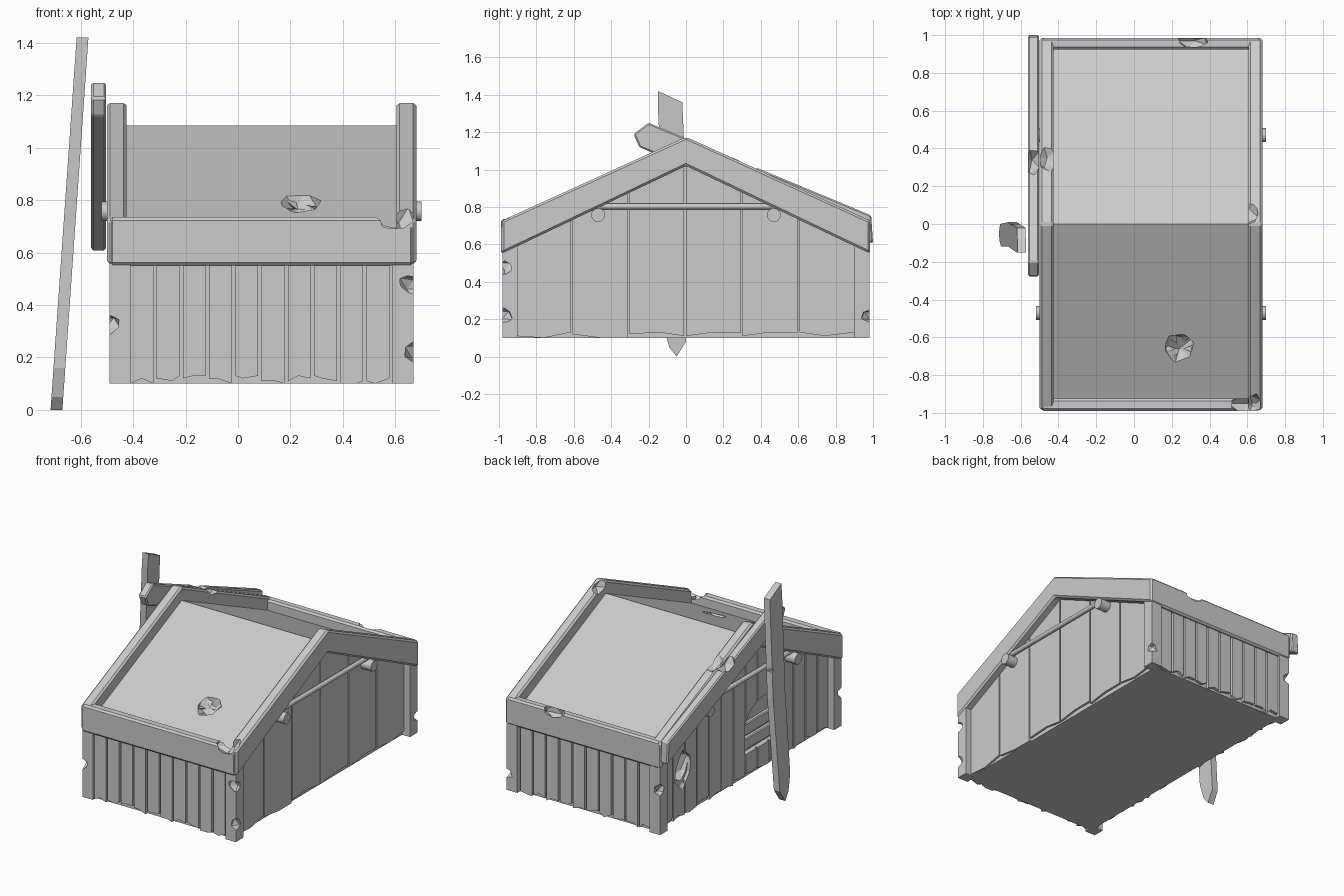
import bpy, bmesh, math, random
from mathutils import Vector

random.seed(4)
old = bpy.data.objects.get("Cube")
if old:
    bpy.data.objects.remove(old, do_unlink=True)

CX = 0.09          # centre of the hut across x
BASE = 0.1         # height of the floor
SLOPE = 0.455


def add_prism(bm, profile, axis, a, b):
    """Extrude a 2D profile along x (profile is y, z) or y (profile is x, z)."""
    def point(u, v, d):
        return (d, u, v) if axis == "x" else (u, d, v)
    ends = [[bm.verts.new(point(u, v, d)) for u, v in profile] for d in (a, b)]
    bm.faces.new(ends[0])
    bm.faces.new(ends[1][::-1])
    n = len(profile)
    for i in range(n):
        j = (i + 1) % n
        bm.faces.new((ends[0][j], ends[0][i], ends[1][i], ends[1][j]))


def finish(name, bm, bevel=0.0):
    bmesh.ops.recalc_face_normals(bm, faces=bm.faces[:])
    mesh = bpy.data.meshes.new(name)
    bm.to_mesh(mesh)
    bm.free()
    obj = bpy.data.objects.new(name, mesh)
    bpy.context.collection.objects.link(obj)
    if bevel:
        mod = obj.modifiers.new("Bevel", "BEVEL")
        mod.width = bevel
        mod.segments = 1
    return obj


def prism(name, profile, axis, a, b, bevel=0.0):
    bm = bmesh.new()
    add_prism(bm, profile, axis, a, b)
    return finish(name, bm, bevel)


def box_profile(u0, u1, v0, v1):
    return [(u0, v0), (u1, v0), (u1, v1), (u0, v1)]


def cut(obj, cutter):
    """Carve the cutter out of the object and discard it."""
    mod = obj.modifiers.new("Damage", "BOOLEAN")
    mod.operation = "DIFFERENCE"
    mod.solver = "EXACT"
    mod.object = cutter
    graph = bpy.context.evaluated_depsgraph_get()
    mesh = bpy.data.meshes.new_from_object(obj.evaluated_get(graph))
    obj.modifiers.clear()
    obj.data = mesh
    bpy.data.objects.remove(cutter, do_unlink=True)


def chip(obj, centre, size):
    """Break a jagged bite out of an object."""
    bm = bmesh.new()
    bmesh.ops.create_icosphere(bm, subdivisions=1, radius=1)
    for v in bm.verts:
        s = random.uniform(0.7, 1.25)
        v.co = Vector([c * k * s for c, k in zip(v.co, size)]) + Vector(centre)
    cutter = finish("chip_cutter", bm)
    cutter.hide_render = True
    cut(obj, cutter)


def roof(y, top):
    return top - SLOPE * abs(y)


# Solid body with the recessed roof surface
E = 0.945
body = prism("hut_body", [(-E, BASE), (E, BASE), (E, roof(E, 1.085)), (0, 1.085),
                          (-E, roof(E, 1.085))], "x", CX - 0.52, CX + 0.52)
chip(body, (0.24, -0.66, 0.80), (0.1, 0.11, 0.1))
chip(body, (-0.44, 0.67, 0.43), (0.07, 0.09, 0.12))

# Splinters around the hole in the roof
bm = bmesh.new()
for k in range(6):
    t = k * math.tau / 6
    c, s = math.cos(t), math.sin(t)
    z0 = 0.79 + 0.045 * s
    base = [bm.verts.new((0.24 + 0.1 * math.cos(t + d), -0.66 + 0.1 * math.sin(t + d),
                          z0 - 0.02)) for d in (-0.3, 0.3)]
    tip = bm.verts.new((0.24 + 0.02 * c, -0.66 + 0.03 * s, random.uniform(0.72, 0.79)))
    low = bm.verts.new((0.24 + 0.1 * c, -0.66 + 0.1 * s, z0 - 0.05))
    for tri in ((base[0], base[1], tip), (base[1], low, tip),
                (low, base[0], tip), (base[0], low, base[1])):
        bm.faces.new(tri)
finish("roof_splinters", bm)


# Plank cladding on the eave walls
def ragged_bottom(u0, u1):
    mid = (u0 + u1) / 2 + random.uniform(-0.02, 0.02)
    h = [BASE + random.choice((0.0, 0.01, 0.02, 0.03)) for _ in range(3)]
    return [(u0, h[0]), (mid, h[1]), (u1, h[2])]


for name, side in (("front_planks", -1), ("back_planks", 1)):
    bm = bmesh.new()
    for i in range(10):
        x0 = -0.41 + i * 0.1
        x1 = x0 + 0.087
        add_prism(bm, ragged_bottom(x0, x1) + [(x1, 0.6), (x0, 0.6)],
                  "y", side * 0.94, side * 0.965)
    finish(name, bm)

# Plank cladding on the gable walls
for name, side, count in (("right_planks", 1, 6), ("left_planks", -1, 14)):
    bm = bmesh.new()
    w = 1.82 / count
    for i in range(count):
        y0 = -0.91 + i * w
        y1 = y0 + w - 0.01
        add_prism(bm, ragged_bottom(y0, y1) + [(y1, roof(y1, 1.06)), (y0, roof(y0, 1.06))],
                  "x", CX + side * 0.515, CX + side * 0.535)
    planks = finish(name, bm)
    if side < 0:
        chip(planks, (-0.45, 0.67, 0.43), (0.08, 0.1, 0.13))

# Arched hatch sunk into the left gable
arch = [(-0.43, 0.26), (0.0, 0.26)]
arch += [(-0.215 + 0.215 * math.cos(k * math.pi / 8), 0.43 + 0.16 * math.sin(k * math.pi / 8))
         for k in range(9)]
for target in (bpy.data.objects["left_planks"], body):
    opening = prism("hatch_cutter", arch, "x", -0.6, -0.41)
    opening.hide_render = True
    cut(target, opening)
for i, z in enumerate((0.28, 0.38)):
    prism(f"hatch_slat_{i + 1}", box_profile(-0.42, -0.01, z, z + 0.08), "x", -0.435, -0.40, 0.006)

# Corner posts with chipped edges
posts = {}
for xn, sx in (("left", -1), ("right", 1)):
    for yn, sy in (("front", -1), ("back", 1)):
        ys = sorted((sy * 0.90, sy * 0.98))
        posts[yn + xn] = prism(f"{yn}_{xn}_post", box_profile(*ys, BASE, 0.62), "x",
                               CX + sx * 0.50, CX + sx * 0.58)
for key, spot in (("frontright", (0.66, -0.97, 0.48)), ("frontright", (0.68, -0.98, 0.22)),
                  ("frontleft", (-0.49, -0.98, 0.33)), ("backright", (0.68, 0.98, 0.22)),
                  ("backleft", (-0.49, 0.98, 0.4))):
    chip(posts[key], spot, (0.05, 0.05, 0.04))

# Gable fascia boards
Y = 0.985
fascia = [(-Y, 0.55), (-Y, 0.727), (0, 1.175), (Y, 0.727), (Y, 0.55), (0, 1.02)]
right_fascia = prism("right_fascia", fascia, "x", CX + 0.515, CX + 0.59, 0.012)
left_fascia = prism("left_fascia", fascia, "x", CX - 0.59, CX - 0.515, 0.012)
chip(right_fascia, (0.61, 0.08, 1.16), (0.06, 0.08, 0.06))
chip(right_fascia, (0.63, -0.96, 0.74), (0.06, 0.06, 0.06))
chip(left_fascia, (-0.46, 0.35, 1.03), (0.07, 0.08, 0.06))

# Eave boards
front_eave = prism("front_eave", box_profile(CX - 0.58, CX + 0.58, 0.55, 0.735),
                   "y", -0.99, -0.925, 0.012)
back_eave = prism("back_eave", box_profile(CX - 0.58, CX + 0.58, 0.55, 0.735),
                  "y", 0.925, 0.985, 0.012)
chip(front_eave, (0.6, -0.95, 0.73), (0.09, 0.06, 0.06))
chip(back_eave, (0.32, 0.97, 0.73), (0.09, 0.04, 0.06))


# Hanging rods and pegs on both gables
def cylinder(name, centre, radius, depth, axis):
    rot = (0, math.pi / 2, 0) if axis == "x" else (math.pi / 2, 0, 0)
    bpy.ops.mesh.primitive_cylinder_add(vertices=16, radius=radius, depth=depth,
                                        location=centre, rotation=rot)
    obj = bpy.context.object
    obj.name = name
    bpy.ops.object.shade_smooth_by_angle()


for xn, sx in (("left", -1), ("right", 1)):
    cylinder(f"{xn}_rod", (CX + sx * 0.56, 0, 0.803), 0.016, 0.96, "y")
    for yn, sy in (("front", -1), ("back", 1)):
        cylinder(f"{xn}_{yn}_peg", (CX + sx * 0.565, sy * 0.47, 0.757), 0.037, 0.09, "x")

# Loose board lying along the left gable
board = prism("loose_roof_board", [(-0.28, 1.19), (-0.2, 1.25), (0.99, 0.755), (1.0, 0.605),
                                   (-0.25, 1.12)], "x", -0.56, -0.503, 0.008)
chip(board, (-0.54, 0.34, 1.04), (0.06, 0.09, 0.07))

# Broken plank leaning against the left gable
plank = prism("leaning_plank", [(-0.09, 0.05), (-0.05, 0.0), (0.0, 0.08), (0.01, 0.7),
                                (-0.02, 1.36), (-0.15, 1.42), (-0.15, 1.33), (-0.12, 0.7),
                                (-0.12, 0.16)], "x", -0.715, -0.67)
for v in plank.data.vertices:
    v.co.x += 0.07 * v.co.z
chip(plank, (-0.64, 0.02, 0.9), (0.04, 0.03, 0.03))
